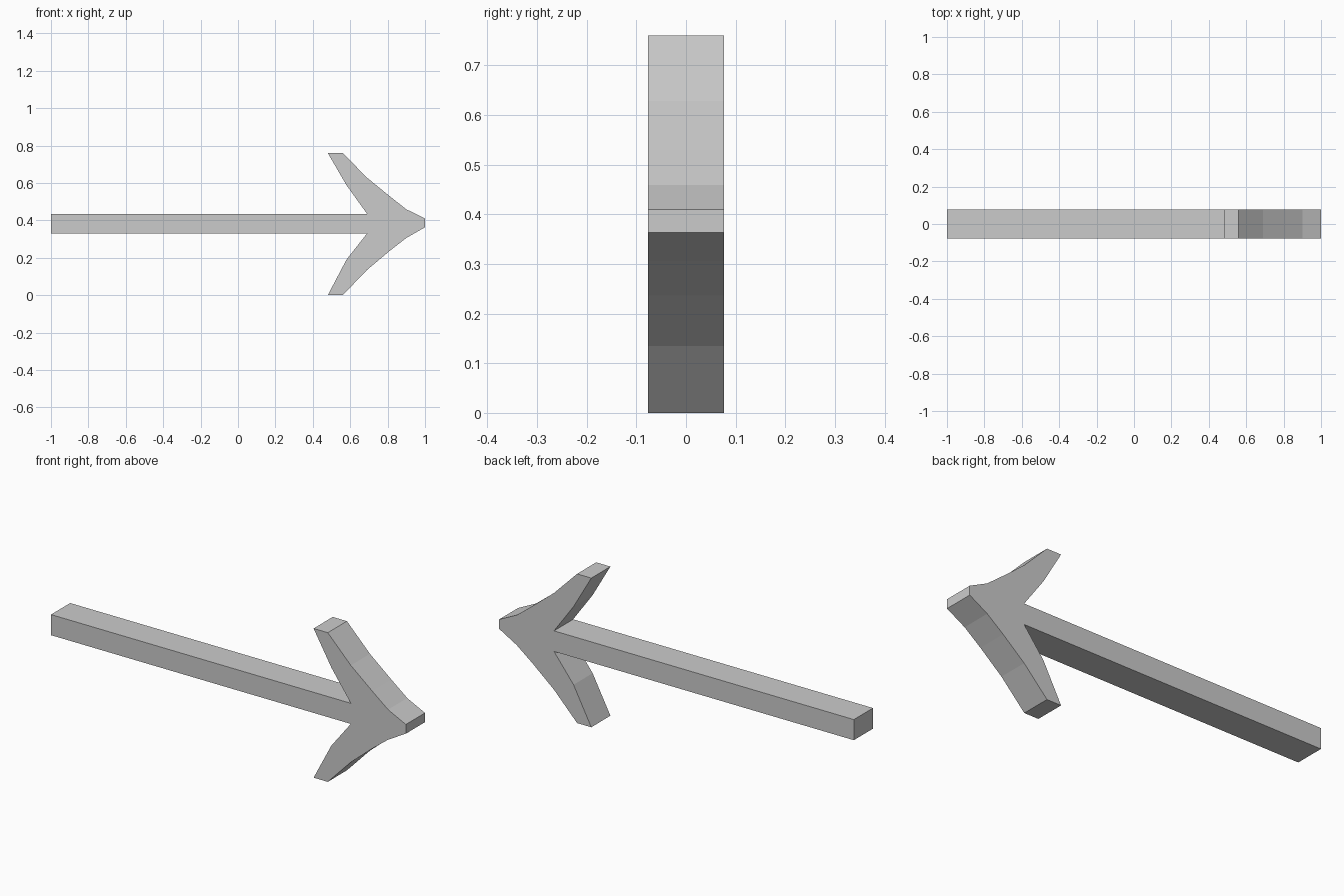
import bpy
import bmesh

cube = bpy.data.objects.get("Cube")
if cube:
    bpy.data.objects.remove(cube, do_unlink=True)

HALF_DEPTH = 0.077

# Plain grey material
grey = bpy.data.materials.new("light_grey")
grey.use_nodes = True
colour = (0.6, 0.6, 0.6, 1)
grey.diffuse_color = colour
grey.node_tree.nodes["Principled BSDF"].inputs["Base Color"].default_value = colour


def extrude_outline(name, outline, material):
    """Extrude a closed x-z outline along y into a solid."""
    bm = bmesh.new()
    face = bm.faces.new([bm.verts.new((x, -HALF_DEPTH, z)) for x, z in outline])
    extruded = bmesh.ops.extrude_face_region(bm, geom=[face])
    back = [v for v in extruded["geom"] if isinstance(v, bmesh.types.BMVert)]
    bmesh.ops.translate(bm, verts=back, vec=(0, 2 * HALF_DEPTH, 0))
    bmesh.ops.recalc_face_normals(bm, faces=bm.faces)
    mesh = bpy.data.meshes.new(name)
    bm.to_mesh(mesh)
    bm.free()
    mesh.materials.append(material)
    obj = bpy.data.objects.new(name, mesh)
    bpy.context.collection.objects.link(obj)
    return obj


# Shaft end, then swept barbs meeting at a blunt tip
shaft_end = [(-1, 0.435), (-1, 0.33)]
lower_barb = [(0.69, 0.33), (0.58, 0.19), (0.48, 0), (0.56, 0),
              (0.69, 0.135), (0.81, 0.236), (0.9, 0.306), (1, 0.363)]
upper_barb = [(1, 0.41), (0.9, 0.459), (0.81, 0.53), (0.69, 0.628),
              (0.56, 0.76), (0.48, 0.76), (0.58, 0.588), (0.69, 0.435)]

extrude_outline("arrow", shaft_end + lower_barb + upper_barb, grey)
